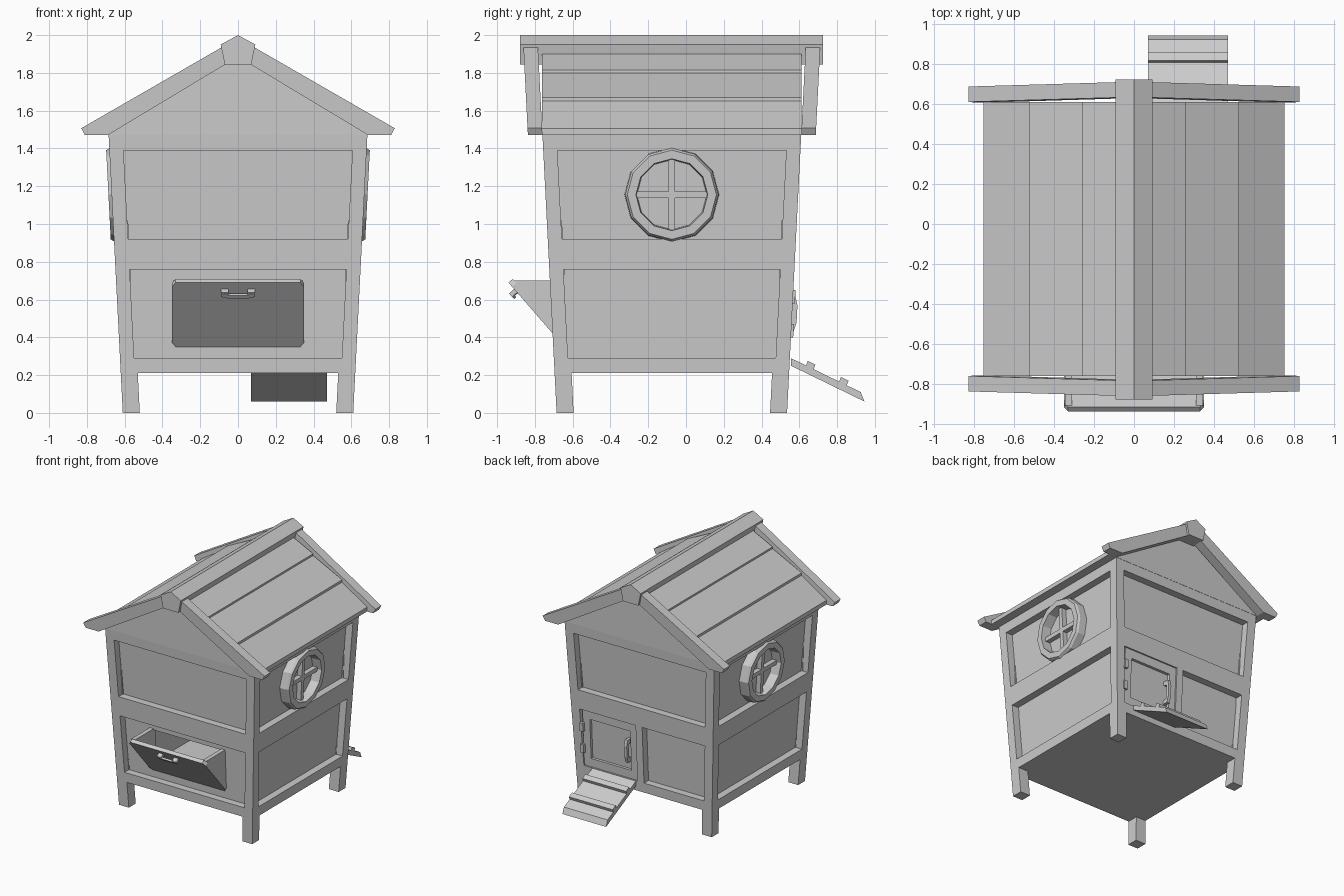
import bpy, math
from mathutils import Vector

cube = bpy.data.objects.get("Cube")
if cube:
    bpy.data.objects.remove(cube)

mat = bpy.data.materials.new("plain_grey")
mat.use_nodes = True
GREY = (0.6, 0.6, 0.6, 1)
mat.diffuse_color = GREY
mat.node_tree.nodes["Principled BSDF"].inputs["Base Color"].default_value = GREY

CY = -0.075      # house centre in y
DEEP = -0.06     # panel recess
EAVE = 1.47


def half(z):
    """Half width of the house, which widens upward."""
    return 0.61 + 0.051 * z


def wall(side):
    """Map (along, height, out) onto a leaning wall: 0 front, 1 +x, 2 back, 3 -x."""
    a = side * math.pi / 2
    t = Vector((math.cos(a), math.sin(a), 0))
    n = Vector((math.sin(a), -math.cos(a), 0))
    return lambda u, z, d: t * u + n * (half(z) + d) + Vector((0, CY, z))


def along_y(x, z, y):
    return Vector((x, y, z))


def along_x(y, z, x):
    return Vector((x, y, z))


def build(name, verts, faces):
    mesh = bpy.data.meshes.new(name)
    mesh.from_pydata(verts, [], faces)
    mesh.materials.append(mat)
    obj = bpy.data.objects.new(name, mesh)
    bpy.context.collection.objects.link(obj)
    bpy.context.view_layer.objects.active = obj
    bpy.ops.object.select_all(action='DESELECT')
    obj.select_set(True)
    bpy.ops.object.mode_set(mode='EDIT')
    bpy.ops.mesh.select_all(action='SELECT')
    bpy.ops.mesh.normals_make_consistent(inside=False)
    bpy.ops.object.mode_set(mode='OBJECT')
    return obj


def prism(name, poly, a, b, place):
    """Extrude a flat outline from depth a to depth b."""
    n = len(poly)
    verts = [place(p, q, d) for d in (a, b) for p, q in poly]
    faces = [(i, (i + 1) % n, n + (i + 1) % n, n + i) for i in range(n)]
    return build(name, verts, faces + [tuple(range(n)), tuple(range(n, 2 * n))])


def block(name, u0, u1, z0, z1, a, b, place):
    return prism(name, [(u0, z0), (u1, z0), (u1, z1), (u0, z1)], a, b, place)


def surround(name, outer, inner, a, b, place):
    """Four blocks round a rectangular opening; rectangles are u0, u1, z0, z1."""
    u0, u1, z0, z1 = outer
    p0, p1, q0, q1 = inner
    block(name + "_bottom", u0, u1, z0, q0, a, b, place)
    block(name + "_top", u0, u1, q1, z1, a, b, place)
    block(name + "_side_a", u0, p0, q0, q1, a, b, place)
    block(name + "_side_b", p1, u1, q0, q1, a, b, place)


def lathe(name, profile, sides, cu, cz, place):
    """Closed ring from (radius, depth) pairs."""
    m = len(profile)
    verts, faces = [], []
    for i in range(sides):
        a = 2 * math.pi * i / sides
        verts += [place(cu + r * math.cos(a), cz + r * math.sin(a), d) for r, d in profile]
        j = (i + 1) % sides
        faces += [(i * m + k, i * m + (k + 1) % m, j * m + (k + 1) % m, j * m + k)
                  for k in range(m)]
    build(name, verts, faces)


# Walls: corner posts, legs, rails and recessed panels
for s, label in enumerate(("front", "left", "back", "right")):
    w = wall(s)

    def corner(name, width, z0, z1):
        prism(name, [(half(z0) - width, z0), (half(z0), z0),
                     (half(z1), z1), (half(z1) - width, z1)], -width, 0, w)

    corner(label + "_leg", 0.09, 0, 0.21)
    corner(label + "_corner_post", 0.075, 0.21, EAVE)
    for part, z0, z1 in (("bottom", 0.21, 0.29), ("middle", 0.76, 0.92), ("top", 1.39, EAVE)):
        e0, e1 = half(z0) - 0.075, half(z1) - 0.075
        prism(f"{label}_{part}_rail", [(-e0, z0), (e0, z0), (e1, z1), (-e1, z1)], -0.075, 0, w)
    block(label + "_upper_panel", -0.61, 0.61, 0.9, 1.41, DEEP - 0.02, DEEP, w)
    if s == 0:
        surround("front_lower_panel", (-0.57, 0.57, 0.27, 0.78), (-0.31, 0.31, 0.38, 0.69),
                 DEEP - 0.02, DEEP, w)
    else:
        block(label + "_lower_panel", -0.57, 0.57, 0.27, 0.78, DEEP - 0.02, DEEP, w)

    # Round windows on both sides
    if s in (1, 3):
        lathe(label + "_window_ring", [(0.25, DEEP), (0.247, 0), (0.236, 0.017),
                                       (0.19, 0.017), (0.185, DEEP)], 12, 0, 1.155, w)
        block(label + "_window_upright", -0.017, 0.017, 0.96, 1.35, DEEP, -0.02, w)
        block(label + "_window_crossbar", -0.19, 0.19, 1.138, 1.172, DEEP, -0.02, w)

f = half(0.21)
block("floor", -f + 0.01, f - 0.01, 0.21, 0.23, CY - f + 0.01, CY + f - 0.01, along_y)

# Roof: solid gable with three lapped boards each side
half_top = [(0, 1.94), (0.26, 1.815), (0.26, 1.80), (0.525, 1.67), (0.525, 1.65),
            (0.755, 1.505), (0.755, EAVE)]
outline = half_top + [(-x, z) for x, z in reversed(half_top[1:])]
prism("roof", outline, CY - 0.687, CY + 0.687, along_y)

# Leaning barge boards at both ends
for s, label in ((0, "front"), (2, "back")):
    for m in (1, -1):
        prism(f"{label}_barge_board", [(m * x, z) for x, z in (
            (0, 1.885), (0.69, EAVE), (0.81, EAVE), (0.83, 1.507), (0, 1.985))],
            0, 0.077, wall(s))

prism("ridge_beam", [(0, 2), (0.092, 1.95), (0.07, 1.845), (-0.07, 1.845), (-0.092, 1.95)],
      -0.88, 0.725, along_y)

# Tilt-out bin on the front
tilt = Vector((0, -0.655, 0.755))
out = Vector((0, -0.755, -0.655))


def bin_face(u, v, d):
    return Vector((u, -0.645, 0.35)) + tilt * v + out * d


prism("bin_front", [(-0.33, 0), (0.33, 0), (0.35, 0.03), (0.35, 0.42), (0.33, 0.45),
                    (-0.33, 0.45), (-0.35, 0.42), (-0.35, 0.03)], -0.03, 0, bin_face)
for m in (1, -1):
    prism("bin_side", [(-0.91, 0.7), (-0.65, 0.7), (-0.63, 0.37)],
          m * 0.31, m * 0.345, along_x)
    prism("bin_handle_end", [(m * 0.09, 0.405), (m * 0.05, 0.405),
                             (m * 0.05, 0.375), (m * 0.09, 0.38)], 0, 0.03, bin_face)
prism("bin_handle_grip", [(-0.09, 0.405), (-0.04, 0.39), (0.04, 0.39), (0.09, 0.405),
                          (0.09, 0.38), (0.04, 0.365), (-0.04, 0.365), (-0.09, 0.38)],
      0.02, 0.035, bin_face)

# Back door with jamb, hinges and bow handle
back = wall(2)
block("door_jamb", -0.06, 0, 0.29, 0.76, DEEP, 0, back)
surround("door_frame", (-0.555, -0.06, 0.29, 0.76), (-0.49, -0.12, 0.36, 0.69),
         DEEP, -0.012, back)
block("door_panel", -0.5, -0.11, 0.35, 0.7, DEEP, -0.035, back)
for z in (0.4, 0.58):
    block("door_hinge", -0.57, -0.54, z, z + 0.07, -0.015, 0.012, back)
prism("door_handle", [(0.012, 0.62), (-0.035, 0.62), (-0.035, 0.59), (0.0, 0.58), (0.0, 0.47),
                      (-0.035, 0.46), (-0.035, 0.43), (0.012, 0.43), (0.026, 0.48), (0.026, 0.57)],
      -0.155, -0.13, lambda d, z, u: back(u, z, d))

# Ramp with two cleats
prism("ramp", [(0.555, 0.29), (0.925, 0.11), (0.945, 0.06), (0.555, 0.25)],
      0.07, 0.47, along_x)
for y, z in ((0.635, 0.25), (0.81, 0.165)):
    prism("ramp_cleat", [(y, z), (y + 0.01, z + 0.025), (y + 0.05, z + 0.005),
                         (y + 0.04, z - 0.02)], 0.07, 0.47, along_x)
